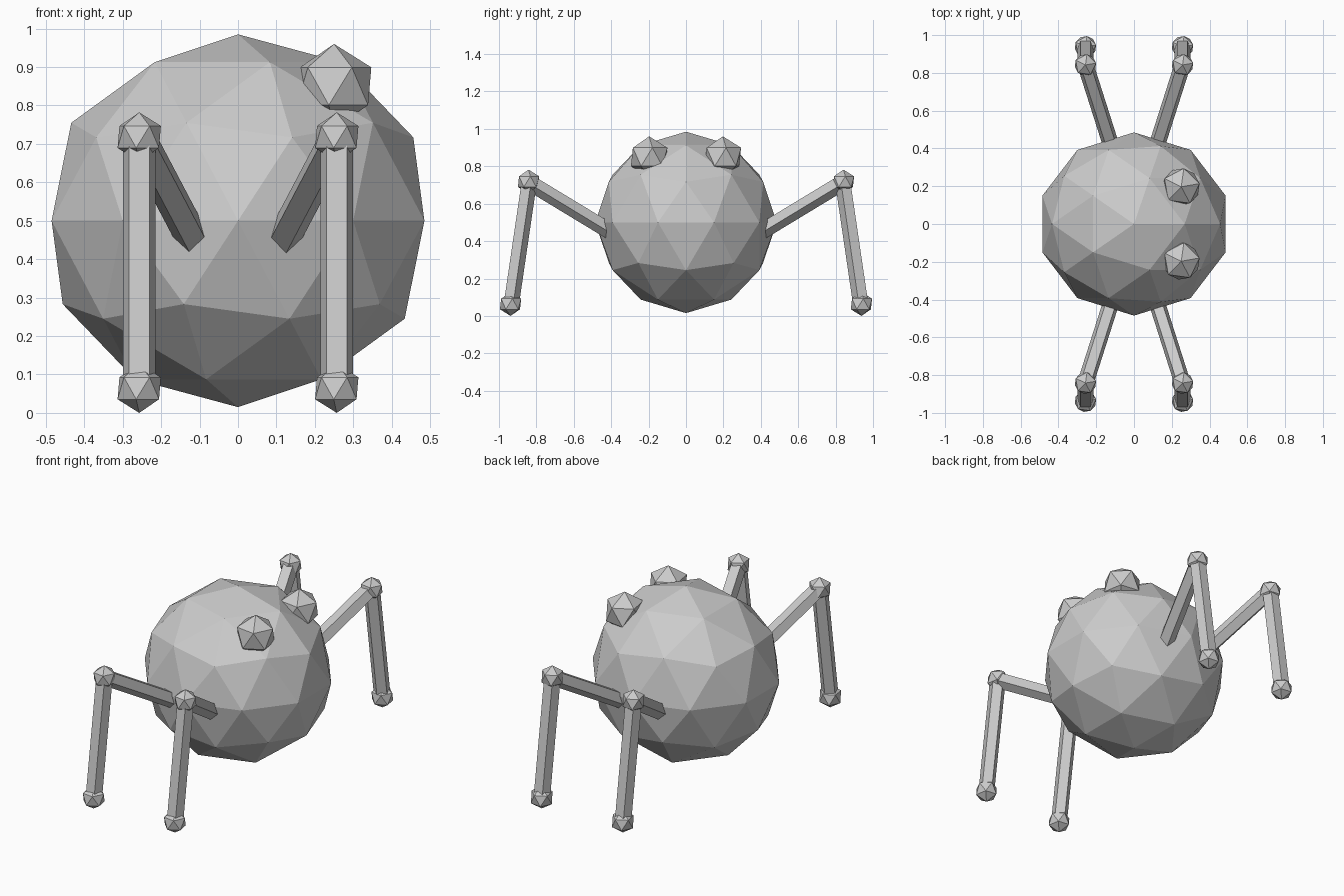
import bpy
from math import radians
from mathutils import Vector, Matrix

cube = bpy.data.objects.get("Cube")
if cube:
    bpy.data.objects.remove(cube, do_unlink=True)

grey = bpy.data.materials.new("plain grey")
grey.use_nodes = True
grey.diffuse_color = (0.6, 0.6, 0.6, 1)
grey.node_tree.nodes["Principled BSDF"].inputs["Base Color"].default_value = (0.6, 0.6, 0.6, 1)


def finish(name):
    obj = bpy.context.object
    obj.name = name
    obj.data.materials.append(grey)
    return obj


def ball(name, centre, radius, detail=1, turn=0):
    bpy.ops.mesh.primitive_ico_sphere_add(subdivisions=detail, radius=radius, location=centre,
                                          rotation=(0, 0, radians(turn)))
    return finish(name)


def rod(name, start, end, radius, outward):
    """Five-sided rod with one flat side turned towards the outward direction."""
    start, end = Vector(start), Vector(end)
    axis = (end - start).normalized()
    inner = -(outward - axis * outward.dot(axis)).normalized()
    side = axis.cross(inner)
    bpy.ops.mesh.primitive_cylinder_add(vertices=5, radius=radius, depth=(end - start).length)
    obj = finish(name)
    frame = Matrix((side, inner, axis)).transposed().to_4x4()
    obj.matrix_world = Matrix.Translation((start + end) / 2) @ frame


# Round faceted body
body = ball("body", (0, 0, 0.5), 1, detail=2)
body.scale = (0.51, 0.485, 0.485)

# Pair of eyes on the upper left side
for label, sy in (("front", -1), ("back", 1)):
    ball(label + "_eye", (0.25, 0.197 * sy, 0.85), 0.11, turn=10)

# Four jointed legs
for label, sy in (("front", -1), ("back", 1)):
    for hand, sx in (("left", 1), ("right", -1)):
        name = label + "_" + hand
        hip = (0.1 * sx, 0.35 * sy, 0.42)
        knee = (0.257 * sx, 0.842 * sy, 0.718)
        foot = (0.257 * sx, 0.938 * sy, 0.064)
        rod(name + "_upper_leg", hip, knee, 0.045, Vector((0, 0, 1)))
        rod(name + "_lower_leg", knee, foot, 0.045, Vector((0, sy, 0)))
        ball(name + "_knee", knee, 0.064, turn=10)
        ball(name + "_foot", foot, 0.064, turn=10)
